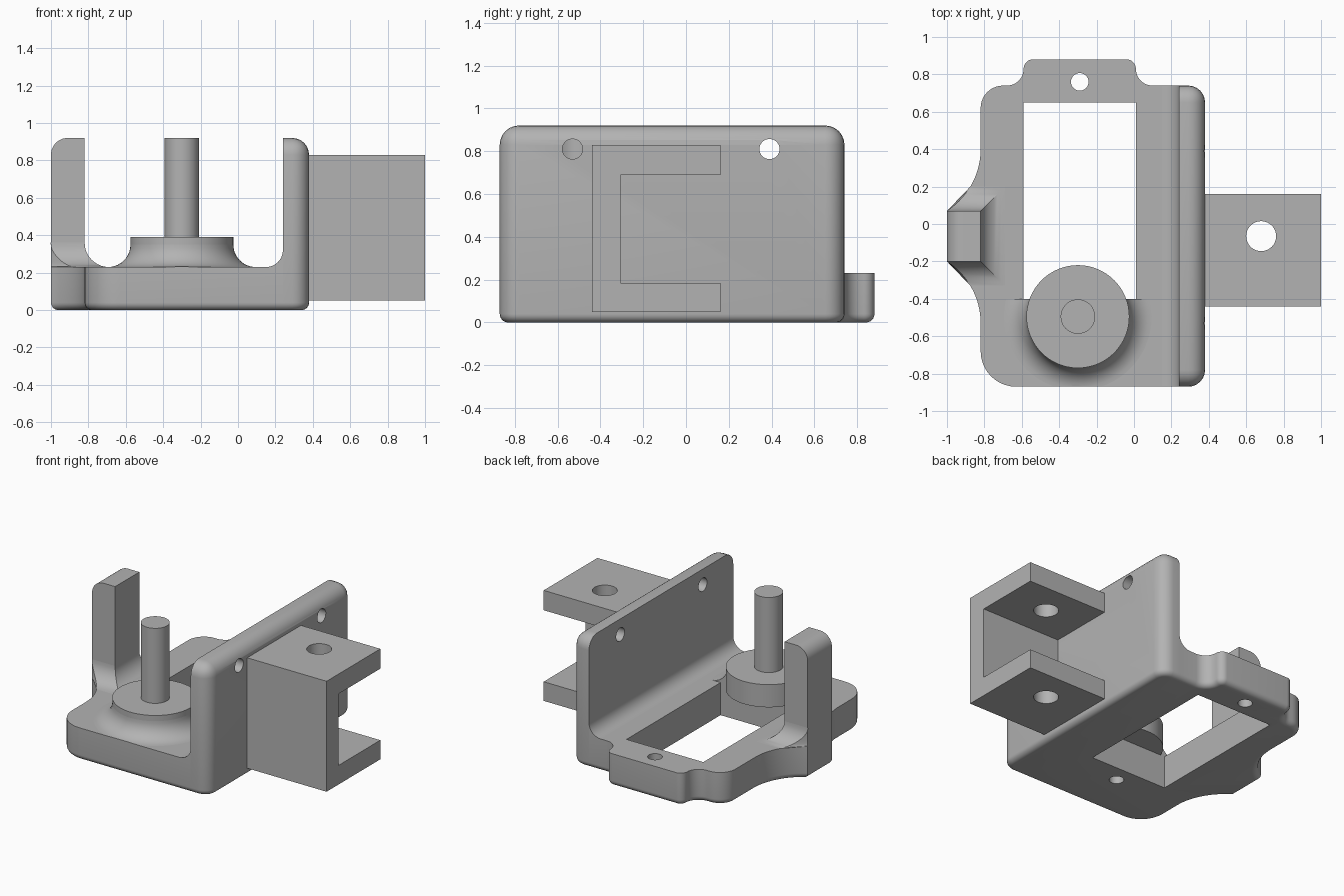
import bpy, bmesh
from math import cos, sin, radians, sqrt, pi

cube = bpy.data.objects.get("Cube")
if cube:
    bpy.data.objects.remove(cube, do_unlink=True)

grey = bpy.data.materials.new("plain grey")
grey.use_nodes = True
grey.diffuse_color = (0.45, 0.45, 0.45, 1)
grey.node_tree.nodes["Principled BSDF"].inputs["Base Color"].default_value = (0.45, 0.45, 0.45, 1)


def arc(cx, cy, r, start, end, n=10):
    angles = [radians(start + (end - start) * i / n) for i in range(n + 1)]
    return [(cx + r * cos(a), cy + r * sin(a)) for a in angles]


def finish(name, bm):
    bmesh.ops.recalc_face_normals(bm, faces=bm.faces)
    mesh = bpy.data.meshes.new(name)
    bm.to_mesh(mesh)
    bm.free()
    mesh.materials.append(grey)
    obj = bpy.data.objects.new(name, mesh)
    bpy.context.collection.objects.link(obj)
    return obj


def prism_mesh(points, axis, low, high):
    """Extrude a 2D outline along the given axis."""
    place = {"x": lambda a, b, h: (h, a, b),
             "y": lambda a, b, h: (a, h, b),
             "z": lambda a, b, h: (a, b, h)}[axis]
    outline = []
    for p in points:
        if not outline or abs(p[0] - outline[-1][0]) + abs(p[1] - outline[-1][1]) > 0.001:
            outline.append(p)
    bm = bmesh.new()
    base = [bm.verts.new(place(a, b, low)) for a, b in outline]
    top = [bm.verts.new(place(a, b, high)) for a, b in outline]
    bm.faces.new(base)
    bm.faces.new(top)
    for i in range(len(base)):
        j = (i + 1) % len(base)
        bm.faces.new((base[i], base[j], top[j], top[i]))
    bmesh.ops.recalc_face_normals(bm, faces=bm.faces)
    return bm


def prism(name, points, axis, low, high):
    return finish(name, prism_mesh(points, axis, low, high))


def rod(name, a, b, r, axis, low, high):
    return prism(name, arc(a, b, r, 0, 354.375, 63), axis, low, high)


def rect(a0, b0, a1, b1):
    return [(a0, b0), (a1, b0), (a1, b1), (a0, b1)]


def round_edges(bm, rule, radius):
    """Round the edges whose two end points satisfy the rule."""
    edges = [e for e in bm.edges if rule(e.verts[0].co, e.verts[1].co)]
    bmesh.ops.bevel(bm, geom=edges, offset=radius, offset_type="OFFSET",
                    segments=6, profile=0.5, affect="EDGES", clamp_overlap=False)


def cut(obj, cutter):
    cutter.hide_render = True
    mod = obj.modifiers.new("cut", "BOOLEAN")
    mod.operation = "DIFFERENCE"
    mod.solver = "EXACT"
    mod.object = cutter
    bpy.context.view_layer.objects.active = obj
    bpy.ops.object.modifier_apply(modifier=mod.name)
    bpy.data.objects.remove(cutter, do_unlink=True)


FLOOR = 0.23       # top of the base plate
FRONT, BACK = -0.87, 0.74
INNER, OUTER = 0.24, 0.38   # faces of the tall side wall
TOP = 0.92
parts = []

# Base plate: tab at the back, waisted lug on the right
outline = [(INNER, FRONT), (INNER, BACK)]
outline += arc(0.10, 0.83, 0.09, 270, 180) + arc(-0.04, 0.83, 0.05, 0, 90)
outline += arc(-0.54, 0.83, 0.05, 90, 180) + arc(-0.68, 0.83, 0.09, 0, -90)
outline += arc(-0.70, 0.62, 0.12, 90, 180)
outline += arc(-1.21, 0.40, 0.39, 0, -57.4, 16)
outline += arc(-1.21, -0.53, 0.39, 57.4, 0, 16)
outline += arc(-0.63, -0.68, 0.19, 180, 270)
bm = prism_mesh(outline, "z", 0, FLOOR)
on_floor = lambda a, b: max(a.z, b.z) < 0.001 and min(a.x, b.x) < INNER - 0.001
round_edges(bm, on_floor, 0.04)
plate = finish("base_plate", bm)
cut(plate, prism("window_cutter", rect(-0.59, -0.40, 0.01, 0.65), "z", -0.1, 0.5))
for y in (0.76, -0.52):
    cut(plate, rod("screw_cutter", -0.29, y, 0.047, "z", -0.1, 0.5))
parts.append(plate)

# Tall side wall with rounded outer edges
bm = prism_mesh(rect(FRONT, 0, BACK, TOP), "x", INNER, OUTER)
is_outer = lambda a, b: min(a.x, b.x) > OUTER - 0.001 and max(a.z, b.z) > 0.1
is_top_end = lambda a, b: min(a.z, b.z) > TOP - 0.001 and abs(a.y - b.y) < 0.001
round_edges(bm, lambda a, b: is_outer(a, b) or is_top_end(a, b), 0.09)
round_edges(bm, lambda a, b: max(a.z, b.z) < 0.001 and max(a.x, b.x) > INNER + 0.001, 0.04)
wall = finish("side_wall", bm)
for y in (-0.53, 0.39):
    cut(wall, rod("wall_hole_cutter", y, 0.81, 0.047, "x", 0, 0.6))
parts.append(wall)

# Hollow fillet where the wall meets the plate
parts.append(prism("wall_fillet", [(INNER, FLOOR)] + arc(0.15, 0.32, 0.09, 270, 360),
                   "y", FRONT, BACK))

# Upright arm on the lug
parts.append(prism("upright_arm", [(-0.82, FLOOR), (-0.82, TOP)]
                   + arc(-0.91, 0.83, 0.09, 90, 180) + [(-1, FLOOR)], "y", -0.20, 0.07))

# Flared foot of the arm, following the lug outline
bm = bmesh.new()
rings = []
for d, h in arc(0.13, 0.13, 0.13, 180, 270):
    x = -1.21 + sqrt(0.39 ** 2 - (0.33 - d) ** 2)
    ring = [(-1, -0.20), (x, -0.20 - d), (-0.82 + d, -0.20 - d),
            (-0.82 + d, 0.07 + d), (x, 0.07 + d), (-1, 0.07)]
    rings.append([bm.verts.new((px, py, FLOOR + h)) for px, py in ring])
for upper, lower in zip(rings, rings[1:]):
    for i in range(5):
        bm.faces.new((upper[i], upper[i + 1], lower[i + 1], lower[i]))
bmesh.ops.remove_doubles(bm, verts=bm.verts, dist=0.0005)
parts.append(finish("arm_foot", bm))

# Round boss and its shaft
BX, BY = -0.30, -0.495
parts.append(rod("boss", BX, BY, 0.275, "z", FLOOR, 0.39))
parts.append(rod("shaft", BX, BY, 0.092, "z", 0.38, TOP))

# Flare around the boss, trimmed at the window and the front face
bm = bmesh.new()
profile = [(0.2, FLOOR)] + arc(0.395, 0.35, 0.12, 270, 180) + [(0.2, 0.35)]
loop = [bm.verts.new((BX + r, BY, z)) for r, z in profile]
edges = [bm.edges.new((loop[i - 1], loop[i])) for i in range(len(loop))]
bmesh.ops.spin(bm, geom=loop + edges, cent=(BX, BY, 0), axis=(0, 0, 1),
               angle=2 * pi, steps=64)
bmesh.ops.remove_doubles(bm, verts=bm.verts, dist=0.0005)
bmesh.ops.recalc_face_normals(bm, faces=bm.faces)
for y, side in ((-0.40, 1), (FRONT, -1)):
    result = bmesh.ops.bisect_plane(bm, geom=bm.verts[:] + bm.edges[:] + bm.faces[:],
                                    plane_co=(0, y, 0), plane_no=(0, side, 0),
                                    clear_outer=True)
    rim = [g for g in result["geom_cut"] if isinstance(g, bmesh.types.BMEdge)]
    bmesh.ops.holes_fill(bm, edges=rim)
parts.append(finish("boss_flare", bm))

# Channel bracket on the outside of the wall
channel = [(-0.44, 0.05), (0.16, 0.05), (0.16, 0.185), (-0.305, 0.185),
           (-0.305, 0.69), (0.16, 0.69), (0.16, 0.83), (-0.44, 0.83)]
bracket = prism("channel_bracket", channel, "x", OUTER, 1)
cut(bracket, rod("pin_hole_cutter", 0.68, -0.065, 0.08, "z", -0.1, 1))
parts.append(bracket)

# Smooth rounded surfaces, keep the edges crisp
bpy.ops.object.select_all(action="DESELECT")
for obj in parts:
    obj.select_set(True)
bpy.context.view_layer.objects.active = parts[0]
bpy.ops.object.shade_smooth_by_angle(angle=radians(30))
